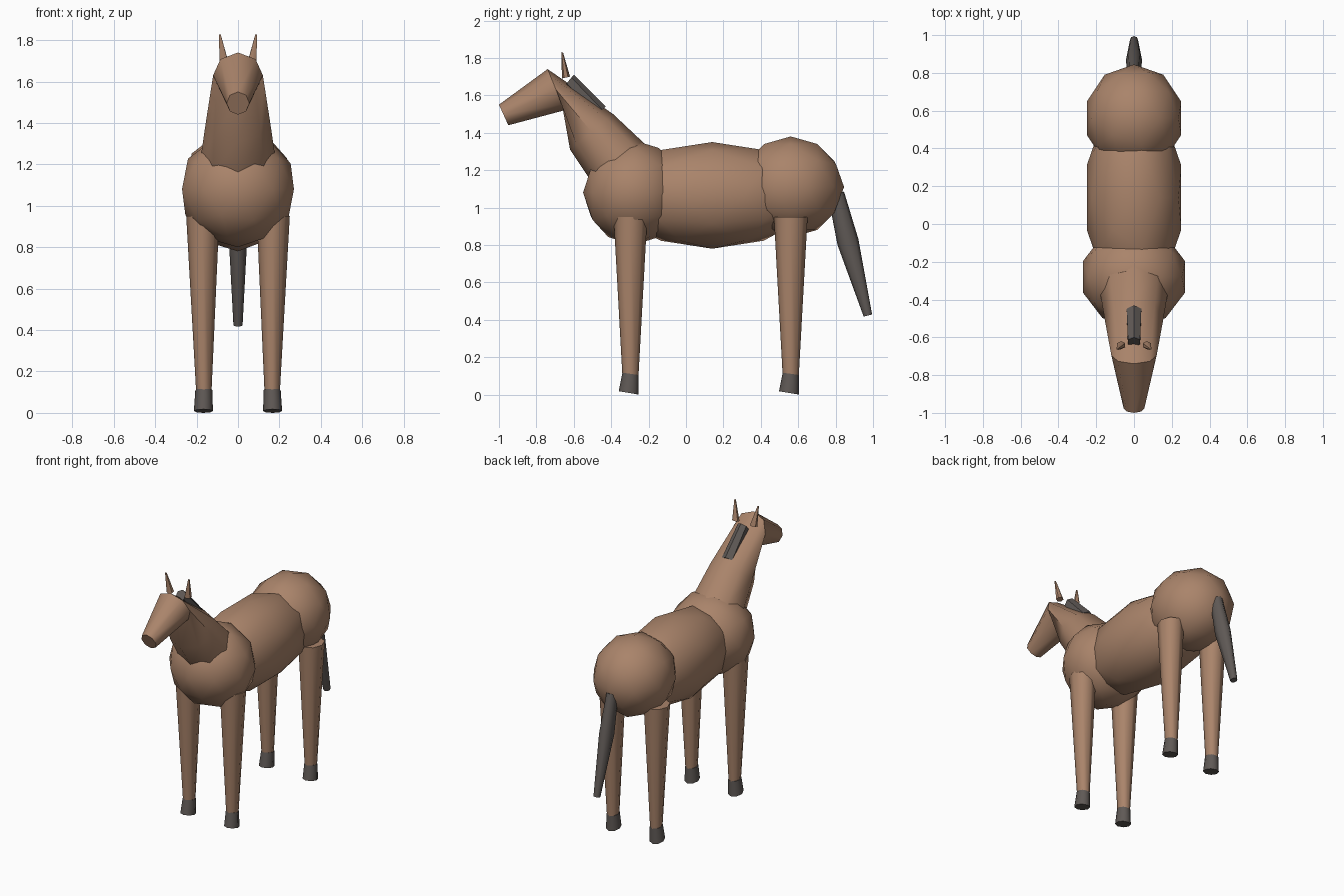
import bpy, bmesh, math
from mathutils import Vector

if "Cube" in bpy.data.objects:
    bpy.data.objects.remove(bpy.data.objects["Cube"])


def material(name, rgb):
    mat = bpy.data.materials.new(name)
    mat.use_nodes = True
    mat.diffuse_color = (*rgb, 1)
    mat.node_tree.nodes["Principled BSDF"].inputs["Base Color"].default_value = (*rgb, 1)
    return mat


COAT = material("brown_coat", (0.40, 0.23, 0.145))
DARK = material("dark_hair_and_hoof", (0.115, 0.10, 0.092))


def finish(name, bm, mat):
    """Turn a bmesh into a smooth object that keeps its cap edges sharp."""
    bmesh.ops.recalc_face_normals(bm, faces=bm.faces)
    mesh = bpy.data.meshes.new(name)
    bm.to_mesh(mesh)
    bm.free()
    mesh.materials.append(mat)
    mesh.shade_smooth()
    mesh.set_sharp_from_angle(angle=math.radians(58))
    obj = bpy.data.objects.new(name, mesh)
    bpy.context.collection.objects.link(obj)
    return obj


def ball(name, centre, radii):
    bm = bmesh.new()
    bmesh.ops.create_icosphere(bm, subdivisions=2, radius=1)
    for v in bm.verts:
        v.co = Vector(centre) + Vector(c * r for c, r in zip(v.co, radii))
    finish(name, bm, COAT)


def loft(name, rings, mat, sides=8):
    """Each ring: x, two opposite (y, z) points, half width in x."""
    bm = bmesh.new()
    loops = []
    for x, a, b, half in rings:
        a, b = Vector((x, *a)), Vector((x, *b))
        mid, up = (a + b) / 2, (a - b) / 2
        loops.append([bm.verts.new(mid + up * math.cos(t) + Vector((half * math.sin(t), 0, 0)))
                      for t in (math.tau * i / sides for i in range(sides))])
    for p, q in zip(loops, loops[1:]):
        for i in range(sides):
            j = (i + 1) % sides
            bm.faces.new((p[i], p[j], q[j], q[i]))
    bm.faces.new(loops[0])
    bm.faces.new(loops[-1])
    finish(name, bm, mat)


# Body masses
ball("chest", (0, -0.28, 1.08), (0.284, 0.27, 0.28))
ball("barrel", (0, 0.14, 1.065), (0.263, 0.55, 0.285))
ball("rump", (0, 0.56, 1.11), (0.263, 0.285, 0.27))

# Head and neck share the ring at the poll
poll = (0, (-0.74, 1.74), (-0.65, 1.52), 0.12)
loft("head", [(0, (-1.0, 1.55), (-0.95, 1.44), 0.055), poll], COAT)
loft("neck", [poll,
              (0, (-0.39, 1.50), (-0.62, 1.31), 0.155),
              (0, (-0.22, 1.34), (-0.50, 1.13), 0.18)], COAT)

# Mane and tail
loft("mane", [(0, (-0.60, 1.71), (-0.65, 1.65), 0.037),
              (0, (-0.43, 1.54), (-0.50, 1.47), 0.045)], DARK, 6)
loft("tail", [(0, (0.845, 1.085), (0.76, 1.06), 0.035),
              (0, (0.922, 0.83), (0.81, 0.80), 0.043),
              (0, (0.995, 0.428), (0.95, 0.417), 0.022)], DARK)

# Ears, legs and hooves on both sides
for side, s in (("left", 1), ("right", -1)):
    loft(f"ear_{side}", [(s * 0.068, (-0.62, 1.70), (-0.663, 1.69), 0.024),
                         (s * 0.088, (-0.657, 1.828), (-0.667, 1.828), 0.005)], COAT, 6)
    for end, y in (("front", -0.297), ("hind", 0.56)):
        loft(f"{end}_leg_{side}", [(s * 0.17, (y - 0.09, 0.95), (y + 0.09, 0.95), 0.08),
                                   (s * 0.165, (y - 0.043, 0.10), (y + 0.043, 0.10), 0.037)], COAT)
        loft(f"{end}_hoof_{side}", [(s * 0.165, (y - 0.043, 0.117), (y + 0.043, 0.105), 0.041),
                                    (s * 0.167, (y - 0.063, 0.018), (y + 0.044, 0.0), 0.046)], DARK)
